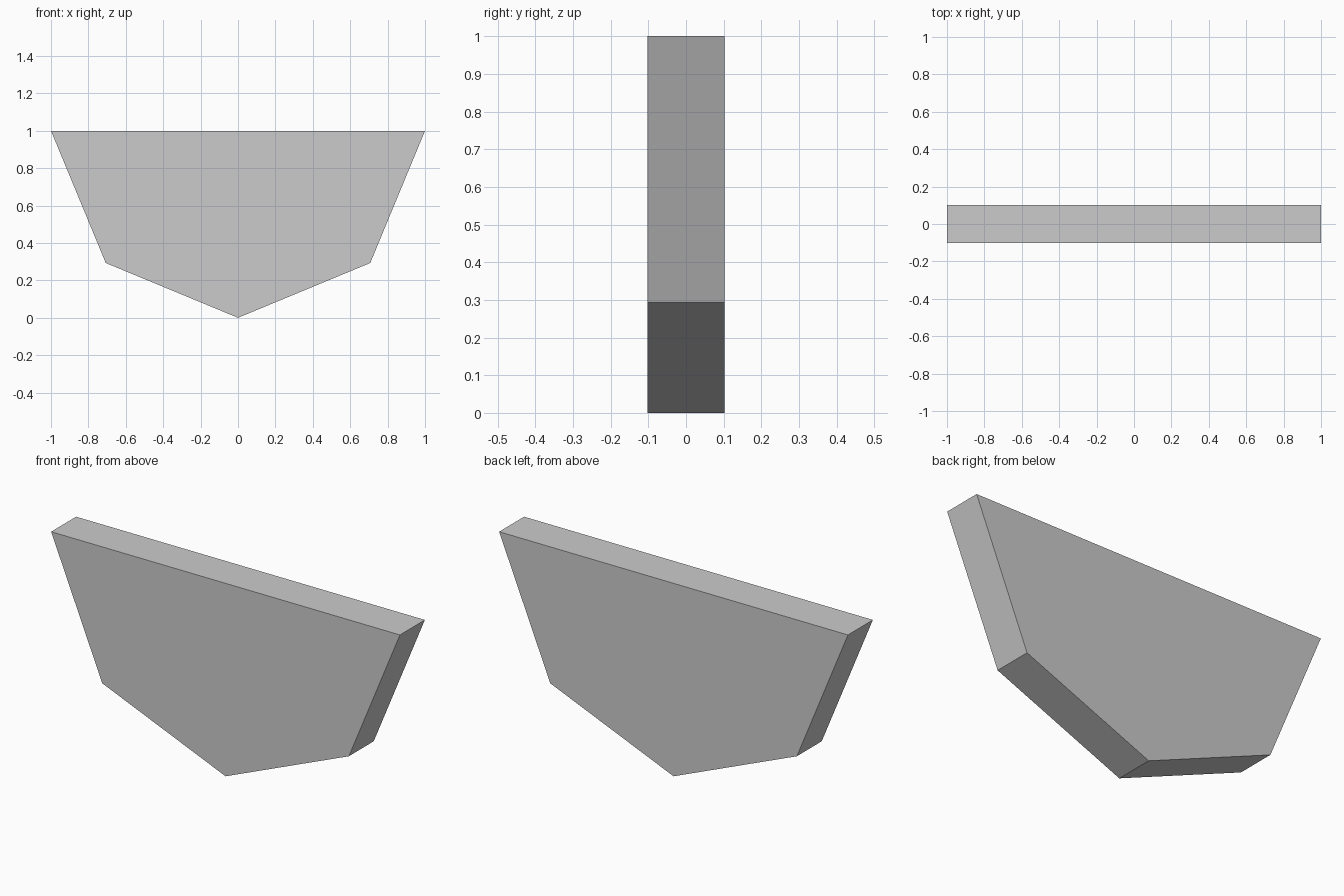
import bpy, bmesh
from math import cos, sin, pi

if "Cube" in bpy.data.objects:
    bpy.data.objects.remove(bpy.data.objects["Cube"])

RADIUS, THICKNESS, SIDES = 1.0, 0.204, 4

# Half-octagon profile hanging below its flat top edge
bm = bmesh.new()
profile = [bm.verts.new((RADIUS * cos(pi + pi * i / SIDES),
                         -THICKNESS / 2,
                         RADIUS + RADIUS * sin(pi + pi * i / SIDES)))
           for i in range(SIDES + 1)]
face = bm.faces.new(profile)

# Extrude the profile through its thickness
result = bmesh.ops.extrude_face_region(bm, geom=[face], use_keep_orig=True)
back = [v for v in result["geom"] if isinstance(v, bmesh.types.BMVert)]
bmesh.ops.translate(bm, verts=back, vec=(0, THICKNESS, 0))
bmesh.ops.recalc_face_normals(bm, faces=bm.faces)

mesh = bpy.data.meshes.new("half_octagon_slab")
bm.to_mesh(mesh)
bm.free()
slab = bpy.data.objects.new("half_octagon_slab", mesh)
bpy.context.collection.objects.link(slab)
